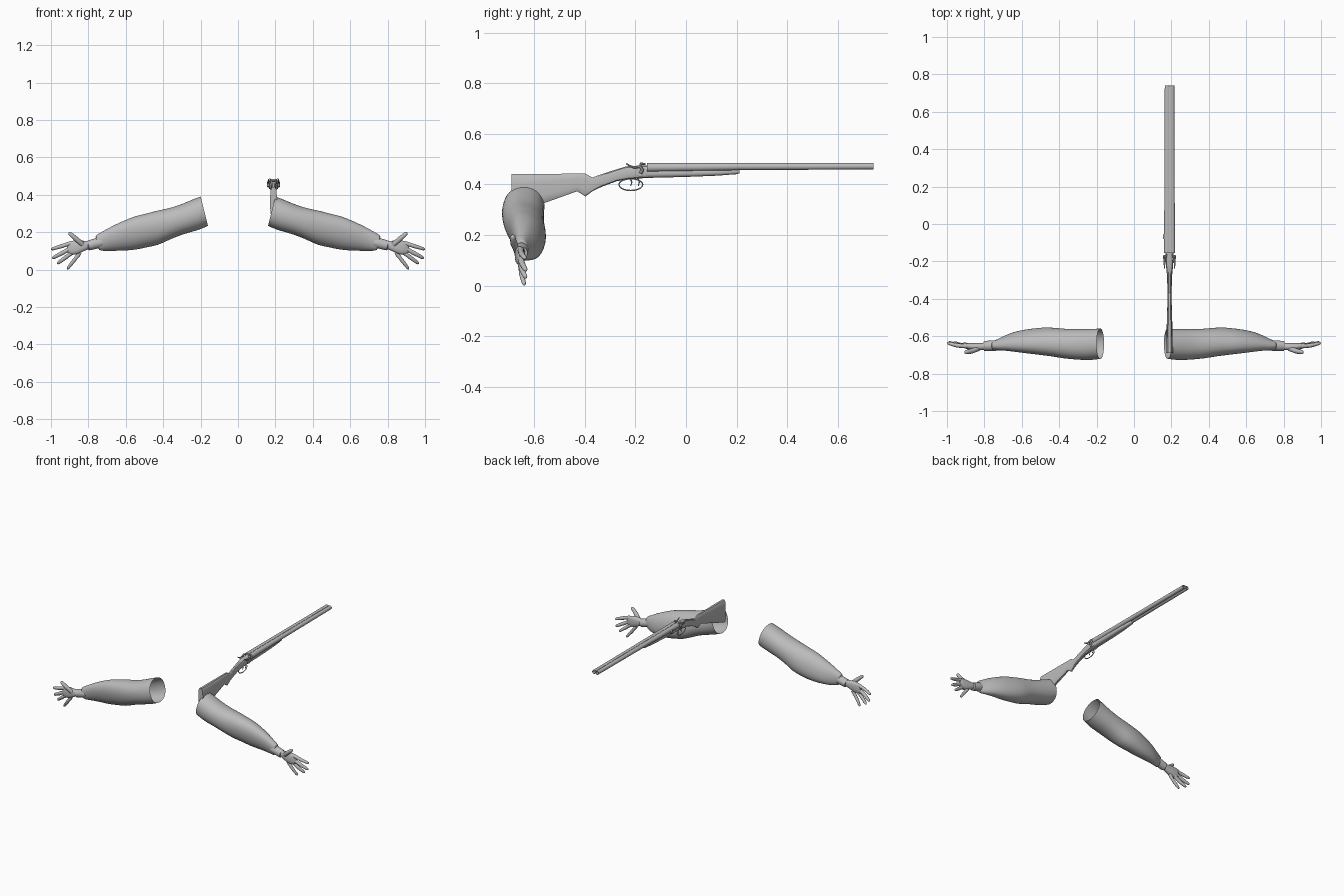
import bpy, bmesh, math
from mathutils import Vector as V

cube = bpy.data.objects.get("Cube")
if cube:
    bpy.data.objects.remove(cube)

grey = bpy.data.materials.new("plain grey")
grey.use_nodes = True
tone = (0.5, 0.5, 0.5, 1)
grey.diffuse_color = tone
grey.node_tree.nodes["Principled BSDF"].inputs["Base Color"].default_value = tone

GX = 0.19          # centre line of the gun


def ring(c, u, v, n=16, power=1.0):
    """Closed cross-section; a power below 1 makes it boxier."""
    pts = []
    for i in range(n):
        a = 2 * math.pi * (i + 0.5) / n
        s, k = math.sin(a), math.cos(a)
        s = math.copysign(abs(s) ** power, s)
        k = math.copysign(abs(k) ** power, k)
        pts.append(V(c) + V(u) * k + V(v) * s)
    return pts


def loft(name, rings, start=True, end=True, mirror=False, subsurf=0, angle=40):
    bm = bmesh.new()
    loops = [[bm.verts.new(p) for p in r] for r in rings]
    for a, b in zip(loops, loops[1:]):
        for i in range(len(a)):
            j = (i + 1) % len(a)
            bm.faces.new((a[i], a[j], b[j], b[i]))
    if start:
        bm.faces.new(loops[0][::-1])
    if end:
        bm.faces.new(loops[-1])
    bmesh.ops.recalc_face_normals(bm, faces=bm.faces)
    me = bpy.data.meshes.new(name)
    bm.to_mesh(me)
    bm.free()
    me.materials.append(grey)
    ob = bpy.data.objects.new(name, me)
    bpy.context.collection.objects.link(ob)
    bpy.ops.object.select_all(action='DESELECT')
    ob.select_set(True)
    bpy.context.view_layer.objects.active = ob
    bpy.ops.object.shade_smooth_by_angle(angle=math.radians(angle))
    if subsurf:
        ob.modifiers.new("Smooth", 'SUBSURF').levels = subsurf
        ob.modifiers["Smooth"].render_levels = subsurf
    if mirror:
        ob.modifiers.new("Mirror", 'MIRROR')
    return ob


def tube(name, path, radii, ref=(0, 1, 0), n=10, closed=False, **kw):
    path = [V(p) for p in path]
    rings = []
    for i, p in enumerate(path):
        a = path[i - 1] if closed or i else p
        b = path[(i + 1) % len(path)] if closed or i < len(path) - 1 else p
        u = (b - a).cross(V(ref)).normalized()
        w = (b - a).cross(u).normalized()
        rings.append(ring(p, u * radii[i], w * radii[i], n))
    if closed:
        rings.append(rings[0])
        kw.update(start=False, end=False)
    return loft(name, rings, **kw)


# Sleeve: top x, top z, bottom x, bottom z, y centre, y half width, bottom y shift
sleeve = [(.20, .392, .16, .232, -.64, .082, 0), (.25, .373, .215, .208, -.645, .085, 0),
          (.32, .342, .29, .190, -.646, .083, .005), (.385, .325, .365, .160, -.645, .080, .01),
          (.44, .315, .43, .127, -.643, .077, .025), (.50, .297, .49, .118, -.642, .073, .03),
          (.55, .288, .55, .103, -.642, .066, .03), (.62, .258, .625, .100, -.643, .056, .03),
          (.68, .230, .69, .098, -.645, .041, .02), (.73, .200, .725, .099, -.65, .030, .01),
          (.765, .182, .745, .104, -.65, .024, 0), (.760, .170, .744, .114, -.65, .018, 0)]
rings = []
for tx, tz, bx, bz, yc, hy, sh in sleeve:
    top, bot = V((tx, yc, tz)), V((bx, yc + sh, bz))
    rings.append(ring((top + bot) / 2, (0, hy, 0), (top - bot) / 2, 20, 0.93))
loft("sleeve", rings, start=False, end=False, mirror=True, subsurf=1, angle=70)

# Shirt cuff under the sleeve end
tube("shirt_cuff", [(.725, -.65, .147), (.745, -.65, .143), (.80, -.652, .128), (.802, -.652, .128)],
     [.026, .029, .027, .020], n=16, mirror=True)

# Palm: x, z centre, half height, y centre, half thickness
palm = [(.785, .132, .022, -.653, .018), (.815, .126, .025, -.655, .019),
        (.84, .121, .036, -.657, .021), (.87, .117, .041, -.656, .020),
        (.90, .118, .036, -.652, .015), (.915, .122, .026, -.650, .009)]
loft("palm", [ring((x, y, z), (0, t, 0), (-.2 * h, 0, h), 14, 0.8) for x, z, h, y, t in palm],
     mirror=True, subsurf=1, angle=70)


# Fingers and thumb: knuckle, then tip
def finger(name, base, tip, r, bow):
    base, tip = V(base), V(tip)
    path, radii = [], []
    for t, k in ((0, .9), (.15, 1.1), (.35, .95), (.5, 1.02), (.72, .88), (.9, .78), (.97, .55), (1, .2)):
        path.append(base.lerp(tip, t) + V((0, bow * math.sin(t * math.pi), 0)))
        radii.append(r * k)
    tube(name, path, radii, mirror=True, angle=80)


finger("index_finger", (.885, -.652, .143), (.999, -.635, .108), .0115, -.006)
finger("middle_finger", (.885, -.652, .118), (.993, -.632, .060), .0120, -.006)
finger("ring_finger", (.875, -.652, .100), (.966, -.632, .031), .0115, -.006)
finger("little_finger", (.845, -.652, .090), (.913, -.638, .002), .0105, -.004)
finger("thumb", (.825, -.660, .128), (.905, -.685, .198), .0140, -.006)

# Stock and action: y, top z, bottom z, half width
stock = [(-.69, .443, .28, .018), (-.56, .443, .325, .016), (-.43, .443, .372, .012),
         (-.397, .443, .351, .011), (-.37, .428, .372, .011), (-.333, .441, .390, .012),
         (-.274, .460, .412, .014), (-.235, .472, .419, .018), (-.20, .474, .422, .021),
         (-.15, .476, .425, .022)]
loft("stock", [ring((GX, y, (t + b) / 2), (w, 0, 0), (0, 0, (t - b) / 2), 12, 0.6)
               for y, t, b, w in stock], angle=30)

# Wooden fore-end under the barrels
fore = [(-.16, .462, .425, .022), (0, .462, .429, .021), (.12, .462, .434, .018),
        (.20, .461, .440, .013), (.212, .458, .444, .008)]
loft("fore_end", [ring((GX, y, (t + b) / 2), (w, 0, 0), (0, 0, (t - b) / 2), 12, 0.75)
                  for y, t, b, w in fore])

# Paired barrels with bored muzzles, hammers, locks and triggers
for side, label in ((-1, "right"), (1, "left")):
    barrel = [(-.155, .018), (-.10, .0175), (.20, .0145), (.74, .0130), (.74, .0095), (.60, .0095)]
    loft(label + "_barrel", [ring((GX + side * .0128, y, .485 - max(r, .013)), (r, 0, 0), (0, 0, r), 16)
                             for y, r in barrel])
    x = GX + side * .021
    tube(label + "_lock_disc", [(x - .004, -.182, .448), (x + .004, -.182, .448)], [.017, .017], n=16)
    x = GX + side * .027
    tube(label + "_hammer", [(x, -.180, .443), (x, -.172, .458), (x, -.182, .470),
                             (x - side * .006, -.178, .482), (x - side * .010, -.160, .480)],
         [.008, .0075, .0065, .006, .004], ref=(1, 0, 0), n=8)
    tube(label + "_hammer_spur", [(x, -.184, .470), (x, -.205, .467), (x, -.222, .473), (x, -.236, .482)],
         [.006, .005, .004, .003], ref=(1, 0, 0), n=8)
    y = -.205 - side * .015
    tube(label + "_trigger", [(GX, y, .424), (GX, y + .006, .408), (GX, y + .001, .393)],
         [.004, .003, .002], ref=(1, 0, 0), n=6)

# Sighting rib
loft("sighting_rib", [ring((GX, y, .480), (.007, 0, 0), (0, 0, .006), 4) for y in (-.155, .738)])

# Trigger guard loop
guard = []
for i in range(20):
    a = 2 * math.pi * i / 20
    guard.append((GX, -.218 + .047 * math.cos(a), .399 + .023 * math.sin(a)))
tube("trigger_guard", guard, [.003] * 20, ref=(1, 0, 0), n=6, closed=True)

# Side catch by the barrels
tube("side_catch", [(.176, -.068, .458), (.160, -.068, .458), (.155, -.068, .458)],
     [.010, .015, .010], ref=(0, 0, 1), n=10)
